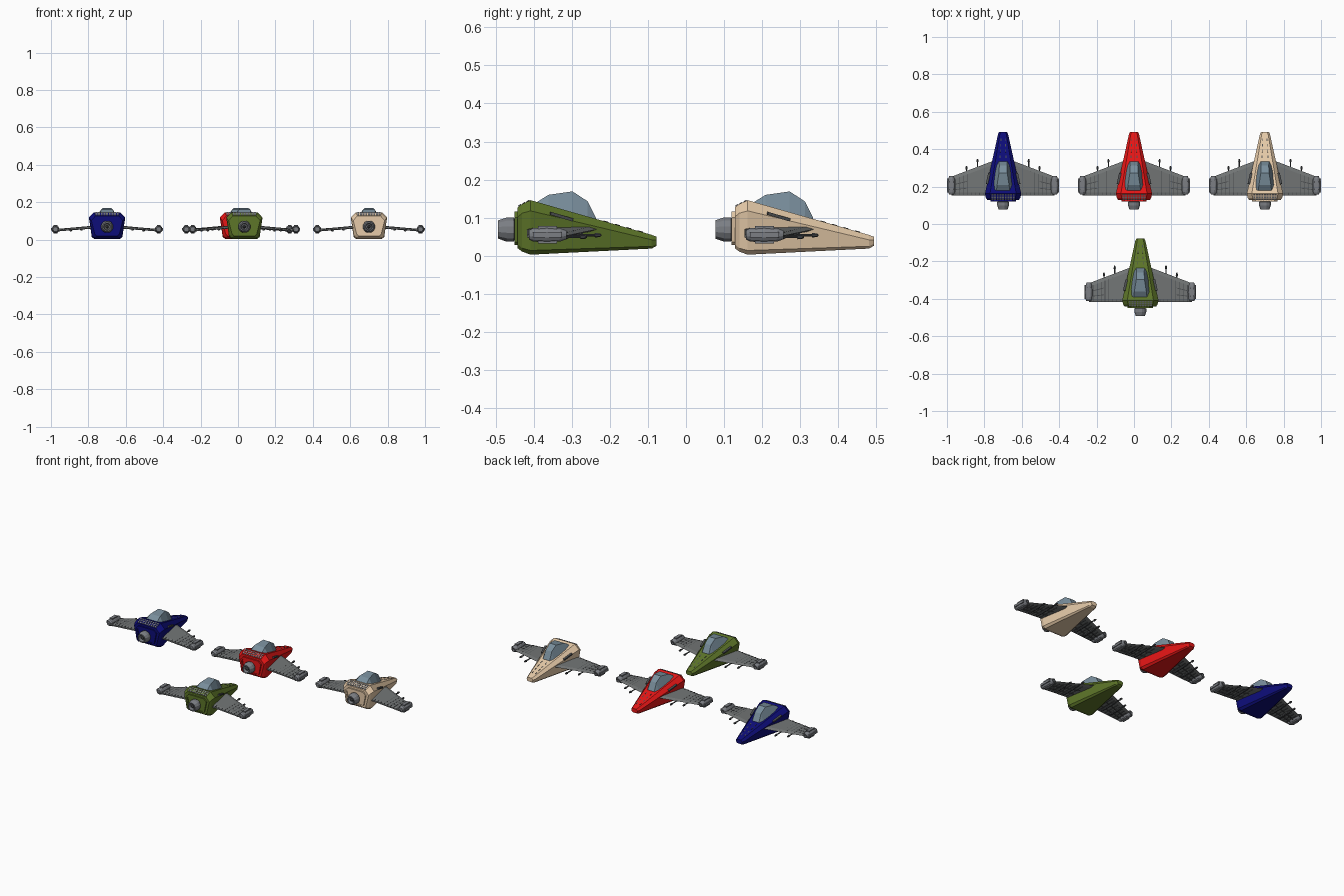
import bpy, bmesh
from math import radians, atan2
from mathutils import Vector, Matrix

if "Cube" in bpy.data.objects:
    bpy.data.objects.remove(bpy.data.objects["Cube"])


def material(name, rgb):
    m = bpy.data.materials.new(name)
    m.diffuse_color = (*rgb, 1)
    m.use_nodes = True
    m.node_tree.nodes["Principled BSDF"].inputs["Base Color"].default_value = m.diffuse_color
    return m


WING = material("wing_grey", (.17, .18, .18))
DARK = material("dark_metal", (.07, .075, .08))
STEEL = material("steel", (.2, .21, .23))
GLASS = material("canopy_glass", (.19, .27, .33))


def finish(bm, name, mat, offset):
    bmesh.ops.recalc_face_normals(bm, faces=bm.faces)
    me = bpy.data.meshes.new(name)
    bm.to_mesh(me)
    bm.free()
    ob = bpy.data.objects.new(name, me)
    ob.location = offset
    me.materials.append(mat)
    bpy.context.collection.objects.link(ob)
    return ob


def loft(bm, rings):
    """Skin closed rings of points and cap both ends."""
    vs = [[bm.verts.new(p) for p in r] for r in rings]
    n = len(vs[0])
    for a, b in zip(vs, vs[1:]):
        for i in range(n):
            bm.faces.new((a[i], a[(i + 1) % n], b[(i + 1) % n], b[i]))
    bm.faces.new(vs[0])
    bm.faces.new(vs[-1][::-1])


def section(y, half):
    """Mirror a half outline (x, z) into a full ring at y."""
    return [(x, y, z) for x, z in half] + [(-x, y, z) for x, z in reversed(half)]


def box(bm, centre, size, rot=None):
    m = Matrix.Translation(centre) @ (rot or Matrix()) @ Matrix.Diagonal((*size, 1))
    bmesh.ops.create_cube(bm, size=1, matrix=m)


def turned(bm, x, z, profile, sides=12):
    """Lathe (y, radius) pairs around an axis along y."""
    rings = []
    for y, r in profile:
        rings.append([Vector((x, y, z)) + Matrix.Rotation(radians(360 * (i + .5) / sides), 3, 'Y') @ Vector((r, 0, 0))
                      for i in range(sides)])
    loft(bm, rings)


def tilt(dy, dz):
    return Matrix.Rotation(atan2(dz, dy), 4, 'X')


def wing_z(x):
    return .074 - .08 * x


def lead(x):
    return .335 - .38 * (x - .06)


HULL = [
    (.128, [(.062, .127), (.084, .102), (.066, .03), (.056, .02)]),
    (.140, [(.066, .136), (.092, .112), (.077, .020), (.066, .011)]),
    (.162, [(.070, .146), (.097, .118), (.082, .014), (.068, .003)]),
    (.480, [(.017, .055), (.027, .042), (.023, .025), (.017, .019)]),
    (.493, [(.012, .050), (.021, .042), (.018, .031), (.012, .026)]),
]
CANOPY = [
    (.172, [(.036, .137), (.052, .130)]),
    (.209, [(.032, .160), (.055, .120)]),
    (.272, [(.022, .169), (.046, .105)]),
    (.312, [(.020, .143), (.039, .090)]),
    (.334, [(.022, .099), (.030, .080)]),
]


def ship(label, rgb, offset):
    paint = material(label + "_paint", rgb)

    # tapered hull
    bm = bmesh.new()
    loft(bm, [section(y, h) for y, h in HULL])
    finish(bm, label + "_hull", paint, offset)

    # faceted canopy
    bm = bmesh.new()
    loft(bm, [section(y, h) for y, h in CANOPY])
    finish(bm, label + "_canopy", GLASS, offset)

    # raised rear frame with recessed centre
    bm = bmesh.new()
    half = [(.050, .116), (.068, .100), (.055, .036), (.046, .028)]
    small = [(x * .86, .072 + (z - .072) * .84) for x, z in half]
    loft(bm, [section(.130, half), section(.120, half), section(.120, small), section(.126, small)])
    finish(bm, label + "_rear_frame", paint, offset)

    # engine nozzle
    bm = bmesh.new()
    turned(bm, 0, .069, [(.14, .024), (.122, .024), (.118, .033), (.100, .033), (.077, .025),
                         (.077, .019), (.095, .015)])
    finish(bm, label + "_engine", STEEL, offset)
    bm = bmesh.new()
    turned(bm, 0, .069, [(.105, .011), (.084, .008), (.079, .003)], 8)
    finish(bm, label + "_engine_core", DARK, offset)

    # rows of small blocks on the rear deck
    bm = bmesh.new()
    for row in range(3):
        y = .134 + row * .011
        z = .1315 + row * .0055
        for i in range(9):
            box(bm, ((i - 4) * .0142, y, z), (.010, .008, .006), tilt(.034, .019))
    finish(bm, label + "_deck_blocks", STEEL, offset)

    # side slats and nose vents
    bm = bmesh.new()
    for s in (1, -1):
        box(bm, (s * .080, .243, .103), (.012, .062, .008), tilt(.06, -.018) @ Matrix.Rotation(s * .21, 4, 'Z'))
        for y in (.36, .39, .42, .45):
            box(bm, (s * (.016 - .05 * (y - .36)), y, .146 - .286 * (y - .162)),
                (.004, .014, .003), tilt(1, -.286))
    finish(bm, label + "_vents", DARK, offset)

    # wing plates
    bm = bmesh.new()
    for s in (1, -1):
        loft(bm, [[(s * x, .153, wing_z(x) + .002), (s * x, .168, wing_z(x) + t),
                   (s * x, lead(x) - .02, wing_z(x) + t), (s * x, lead(x), wing_z(x)),
                   (s * x, lead(x) - .02, wing_z(x) - t), (s * x, .153, wing_z(x) - t)]
                  for x, t in ((.04, .007), (.275, .004))])
    finish(bm, label + "_wings", WING, offset)

    # chordwise ribs and root fairings
    bm = bmesh.new()
    for s in (1, -1):
        for i in range(8):
            x = .105 + i * .021
            y0, y1 = .156, lead(x) - .018
            box(bm, (s * x, (y0 + y1) / 2, wing_z(x) - .001), (.003, y1 - y0, .0145 - .01 * x))
        for f in (.3, .65):
            a, b = [Vector((s * x, .16 + f * (lead(x) - .18), wing_z(x) - .002)) for x in (.09, .265)]
            d = b - a
            box(bm, (a + b) / 2, (d.length, .004, .014), d.to_track_quat('X', 'Z').to_matrix().to_4x4())
    finish(bm, label + "_wing_ribs", DARK, offset)

    # wing guns
    bm = bmesh.new()
    for s in (1, -1):
        for x, tip in ((.137, .348), (.195, .310)):
            z = wing_z(x) - .009
            turned(bm, s * x, z, [(.17, .004), (.18, .007), (.255, .007), (.262, .0035), (tip - .018, .0035),
                                  (tip - .017, .0065), (tip - .004, .005), (tip, .002)], 8)
    finish(bm, label + "_guns", DARK, offset)

    # wing tip pods with side rings
    bm = bmesh.new()
    for s in (1, -1):
        turned(bm, s * .276, .055, [(.158, .009), (.158, .013), (.168, .018), (.205, .021), (.240, .018),
                                    (.256, .012), (.256, .007), (.246, .006)], 12)
        box(bm, (s * .2925, .206, .055), (.012, .075, .014))
        box(bm, (s * .276, .206, .055), (.02, .05, .046))
    finish(bm, label + "_tip_pods", STEEL, offset)


# three ships abreast and one behind
ship("blue", (.004, .004, .19), (-.70, 0, 0))
ship("red", (.80, .008, .008), (0, 0, 0))
ship("sand", (.80, .60, .40), (.70, 0, 0))
ship("green", (.11, .18, .022), (.034, -.57, 0))
